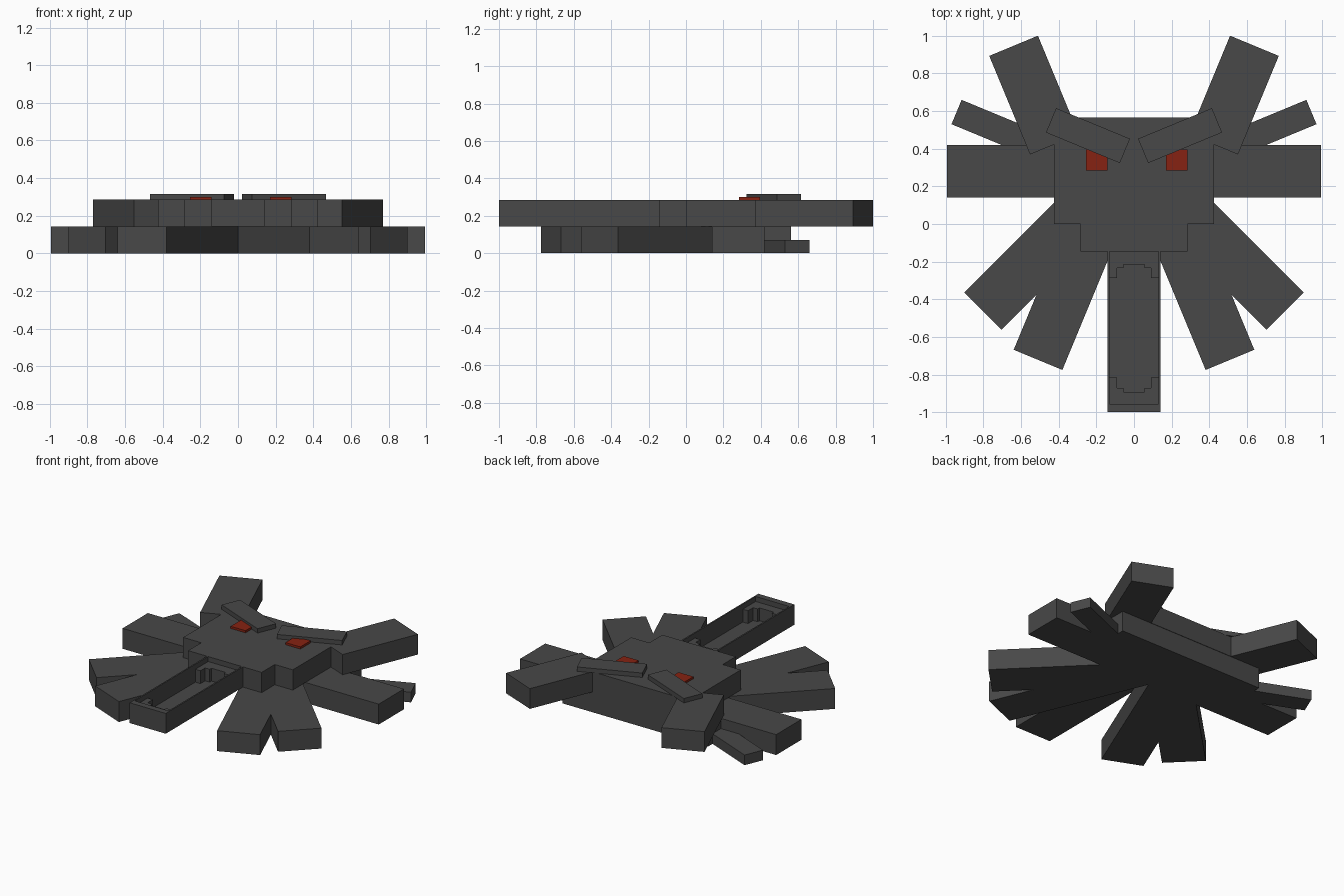
import bpy, math
from mathutils import Matrix, Vector

cube = bpy.data.objects.get("Cube")
if cube:
    bpy.data.objects.remove(cube, do_unlink=True)


def material(name, colour):
    m = bpy.data.materials.new(name)
    m.use_nodes = True
    m.diffuse_color = (*colour, 1)
    m.node_tree.nodes["Principled BSDF"].inputs["Base Color"].default_value = (*colour, 1)
    return m


GREY = material("charcoal grey", (0.065, 0.065, 0.065))
RED = material("ember red", (0.24, 0.016, 0.006))
MID, TOP = 0.143, 0.285
WIDE = 0.28


def add_box(name, x, y, z, mat=GREY, angle=0):
    """Box from (min, max) ranges, turned about its own centre."""
    size = Vector([r[1] - r[0] for r in (x, y, z)])
    mid = Vector([(r[0] + r[1]) / 2 for r in (x, y, z)])
    bpy.ops.mesh.primitive_cube_add(size=1)
    ob = bpy.context.object
    ob.name = name
    ob.data.transform(Matrix.Translation(mid) @ Matrix.Rotation(angle, 4, "Z")
                      @ Matrix.Diagonal((*size, 1)))
    ob.data.materials.append(mat)
    return ob


def limb(name, end, degrees, length, width, z):
    """Mirrored pair of bars, given the tip centre and outward direction."""
    for side, label in ((1, "left"), (-1, "right")):
        a = math.radians(degrees)
        cx = side * (end[0] - math.cos(a) * length / 2)
        cy = end[1] - math.sin(a) * length / 2
        add_box(label + "_" + name, (cx - length / 2, cx + length / 2),
                (cy - width / 2, cy + width / 2), z, angle=side * a)


# Body: low slab at the back, stepped upper plate
add_box("lower_body", (-0.565, 0.565), (0.14, 0.562), (0, MID))
add_box("upper_body", (-0.425, 0.425), (0, 0.565), (MID, TOP))
add_box("snout", (-0.285, 0.285), (-0.145, 0), (MID, TOP))

# Limbs
limb("side_leg", (0.993, 0.28), 0, 0.7, WIDE, (0, MID))
limb("diagonal_leg", (0.803, -0.463), -45, 0.98, WIDE, (0, MID))
limb("front_leg", (0.51, -0.722), -67.5, 1.0, WIDE, (0, MID))
limb("horn", (0.64, 0.947), 67.5, 0.567, WIDE, (MID, TOP))
limb("small_leg", (0.943, 0.595), 22.5, 0.6, 0.14, (0, 0.071))
limb("brow", (0.441, 0.551), 22.5, 0.425, 0.14, (TOP, 0.316))

# Eyes
for name, x in (("left_eye", 0.17), ("right_eye", -0.255)):
    add_box(name, (x, x + 0.115), (0.283, 0.396), (TOP, 0.3), RED)

# Open tray reaching forward
add_box("tray_floor", (-0.14, 0.14), (-1, -0.145), (MID, 0.16))
add_box("tray_end", (-0.14, 0.14), (-1, -0.957), (0.16, TOP))
for s, label in ((1, "left"), (-1, "right")):
    add_box(label + "_tray_wall", sorted((s * 0.13, s * 0.14)), (-0.957, -0.145), (0.16, TOP))

# Stepped brackets at both ends of the tray
for label, start, d, bar, core in (("inner", -0.145, -1, 0.09, 0.07),
                                   ("outer", -0.957, 1, 0.085, 0.065)):
    for s, side in ((1, "left"), (-1, "right")):
        add_box(f"{label}_{side}_post", sorted((s * 0.09, s * 0.13)),
                sorted((start, start + d * 0.142)), (0.16, 0.25))
        add_box(f"{label}_{side}_step", sorted((s * 0.055, s * 0.09)),
                sorted((start, start + d * bar)), (0.16, 0.25))
    add_box(label + "_bracket_core", (-0.055, 0.055),
            sorted((start, start + d * core)), (0.16, 0.25))
